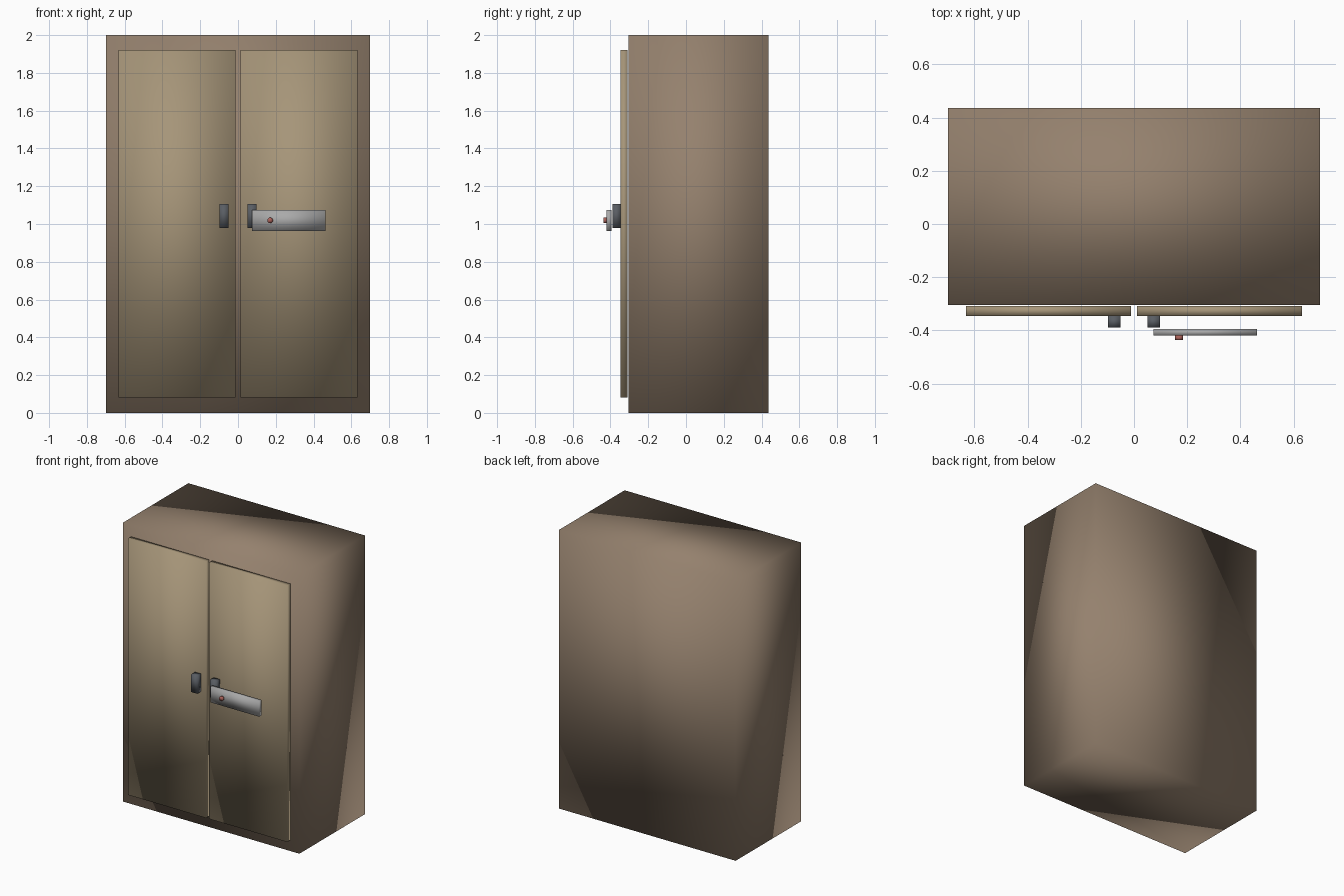
import bpy
import math

if "Cube" in bpy.data.objects:
    bpy.data.objects.remove(bpy.data.objects["Cube"])


def material(name, color):
    mat = bpy.data.materials.new(name)
    mat.diffuse_color = (*color, 1)
    mat.use_nodes = True
    mat.node_tree.nodes["Principled BSDF"].inputs["Base Color"].default_value = mat.diffuse_color
    return mat


def finish(name, mat):
    obj = bpy.context.object
    obj.name = name
    obj.data.materials.append(mat)
    bpy.ops.object.transform_apply(location=False, rotation=True, scale=True)
    bpy.ops.object.shade_smooth()  # soft gradients across the plain boxes
    return obj


def box(name, x, y, z, mat):
    """Box from (min, max) ranges on each axis."""
    bpy.ops.mesh.primitive_cube_add(size=1, location=[(a + b) / 2 for a, b in (x, y, z)])
    bpy.context.object.scale = [b - a for a, b in (x, y, z)]
    return finish(name, mat)


body_paint = material("body_brown", (0.30, 0.22, 0.155))
door_paint = material("door_tan", (0.38, 0.30, 0.19))
dark_metal = material("dark_metal", (0.10, 0.11, 0.125))
light_metal = material("light_metal", (0.40, 0.40, 0.40))
red_paint = material("red", (0.40, 0.12, 0.10))

# Cabinet body
box("cabinet_body", (-0.70, 0.70), (-0.304, 0.437), (0, 2), body_paint)

# Pair of doors with handles
for side, s in (("left", -1), ("right", 1)):
    box(f"{side}_door", sorted((s * 0.012, s * 0.632)), (-0.346, -0.309), (0.082, 1.92), door_paint)
    box(f"{side}_handle", sorted((s * 0.05, s * 0.098)), (-0.39, -0.346), (0.979, 1.106), dark_metal)

# Latch plate on the right door
box("latch_plate", (0.074, 0.462), (-0.42, -0.395), (0.963, 1.075), light_metal)

# Small round lock button
bpy.ops.mesh.primitive_cylinder_add(vertices=16, radius=0.015, depth=0.017,
                                    location=(0.17, -0.4285, 1.019),
                                    rotation=(math.pi / 2, 0, 0))
finish("lock_button", red_paint)
